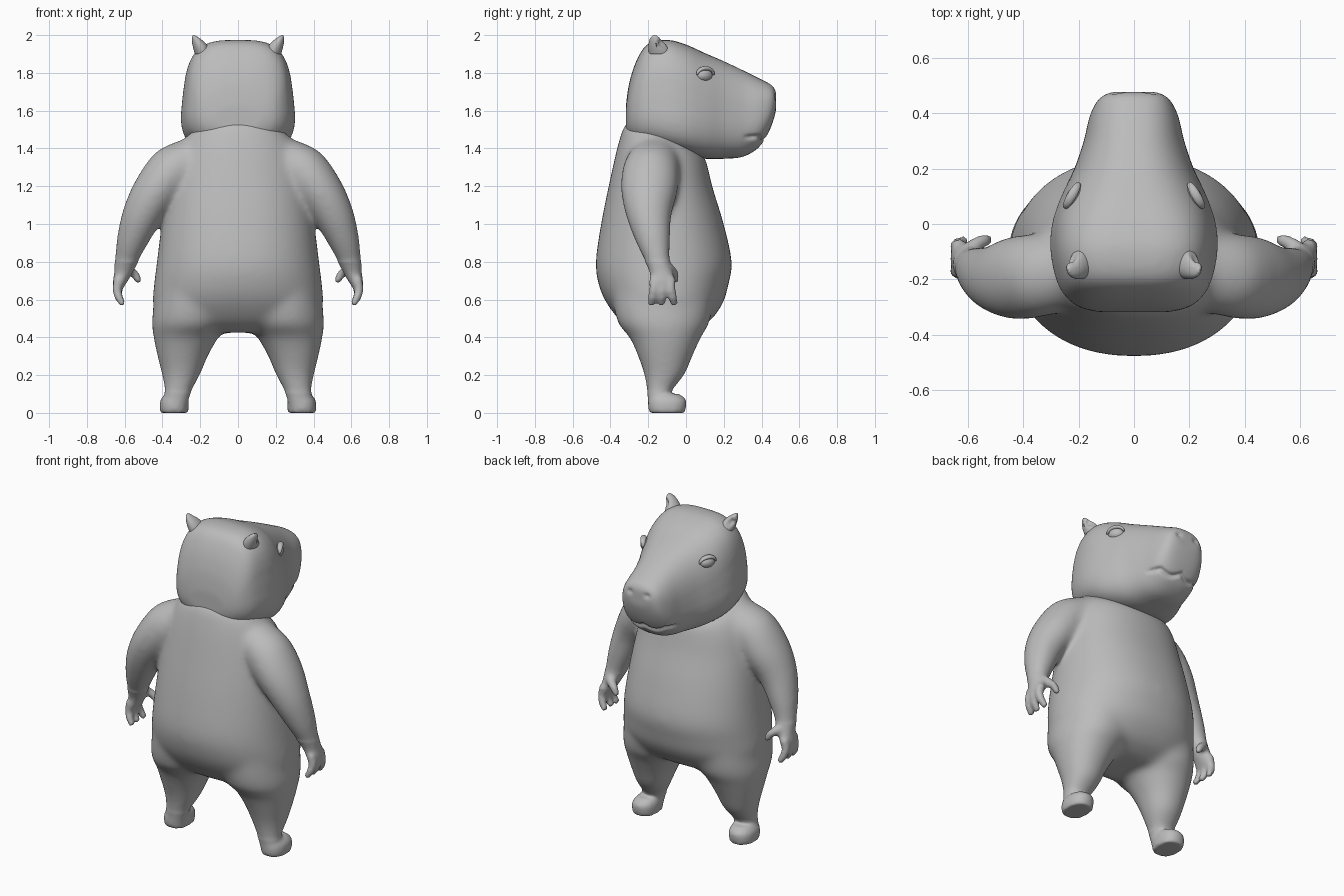
import bpy, bmesh, math
from mathutils import Vector

cube = bpy.data.objects.get("Cube")
if cube:
    bpy.data.objects.remove(cube)

grey = bpy.data.materials.new("plain grey")
grey.use_nodes = True
colour = (0.5, 0.5, 0.5, 1)
grey.diffuse_color = colour
grey.node_tree.nodes["Principled BSDF"].inputs["Base Color"].default_value = colour
SEG = 40


def blend(a, b, c, d, t):
    return 0.5 * (2 * b + (c - a) * t + (2 * a - 5 * b + 4 * c - d) * t * t + (3 * b - a - 3 * c + d) * t ** 3)


def loft(bm, rings, steps=5):
    """Skin through rings of (centre, u axis, v axis, roundness)."""
    n = len(rings)
    full = []
    for i in range(n - 1):
        keys = [rings[max(0, min(n - 1, i + k))] for k in (-1, 0, 1, 2)]
        full += [[blend(*(k[j] for k in keys), s / steps) for j in range(4)] for s in range(steps)]
    full.append(rings[-1])
    loops = []
    for c, u, v, e in full:
        loop = []
        for k in range(SEG):
            a = math.tau * k / SEG
            x, y = math.cos(a), math.sin(a)
            x, y = (math.copysign(abs(q) ** (2 / e), q) for q in (x, y))
            loop.append(bm.verts.new(c + u * x + v * y))
        loops.append(loop)
    for a, b in zip(loops, loops[1:]):
        for k in range(SEG):
            j = (k + 1) % SEG
            bm.faces.new((a[k], a[j], b[j], b[k]))
    bm.faces.new(loops[0])
    bm.faces.new(loops[-1])


def tube(bm, points):
    """Limb through points of (x, y, z, thickness, depth)."""
    pos = [Vector(p[:3]) for p in points]
    rings = []
    for i, p in enumerate(points):
        d = (pos[min(i + 1, len(pos) - 1)] - pos[max(i - 1, 0)]).normalized()
        v = Vector((0, 1, 0))
        v = (v - d * v.dot(d)).normalized()
        rings.append((pos[i], v.cross(d) * p[3], v * p[4], 2.0))
    loft(bm, rings)


def mirror(bm):
    dup = bmesh.ops.duplicate(bm, geom=bm.verts[:] + bm.edges[:] + bm.faces[:])
    for v in dup["geom"]:
        if isinstance(v, bmesh.types.BMVert):
            v.co.x *= -1


def make(name, bm):
    bmesh.ops.recalc_face_normals(bm, faces=bm.faces)
    mesh = bpy.data.meshes.new(name)
    bm.to_mesh(mesh)
    bm.free()
    mesh.materials.append(grey)
    ob = bpy.data.objects.new(name, mesh)
    bpy.context.collection.objects.link(ob)
    mesh.shade_smooth()
    return ob


def fuse(ob, voxel, amount, sculpt=None):
    """Merge overlapping volumes, then relax; amount(co) gives the number of passes."""
    mod = ob.modifiers.new("fuse", "REMESH")
    mod.mode = "VOXEL"
    mod.voxel_size = voxel
    dg = bpy.context.evaluated_depsgraph_get()
    mesh = bpy.data.meshes.new_from_object(ob.evaluated_get(dg))
    ob.modifiers.clear()
    bm = bmesh.new()
    bm.from_mesh(mesh)
    passes = {v: amount(v.co) for v in bm.verts}
    for i in range(max(passes.values())):
        bmesh.ops.smooth_vert(bm, verts=[v for v in bm.verts if passes[v] > i], factor=0.5,
                              use_axis_x=True, use_axis_y=True, use_axis_z=True)
    if sculpt:
        bm.normal_update()
        for v, offset in [(v, sculpt(v)) for v in bm.verts]:
            v.co += offset
    bm.to_mesh(mesh)
    bm.free()
    mesh.materials.clear()
    mesh.materials.append(grey)
    ob.data = mesh
    mesh.shade_smooth()


# Limbs on one side, mirrored to the other
bm = bmesh.new()
tube(bm, [(.22, -.16, 1.36, .11, .13), (.34, -.185, 1.285, .135, .15), (.435, -.195, 1.17, .125, .15),
          (.51, -.195, 1.04, .107, .12), (.565, -.17, .9, .082, .09), (.597, -.145, .79, .058, .062),
          (.612, -.13, .735, .045, .06), (.63, -.125, .685, .033, .07), (.637, -.125, .65, .022, .065)])
for root, tip in ((-.17, -.185), (-.125, -.13), (-.08, -.06)):
    tube(bm, [(.63, root, .71, .025, .026), (.64, root, .655, .024, .025),
              (.63, (root + tip) / 2, .61, .022, .023), (.607, tip, .572, .016, .018)])
tube(bm, [(.6, -.1, .77, .03, .03), (.57, -.075, .752, .026, .026),
          (.54, -.06, .725, .022, .023), (.522, -.058, .69, .015, .017)])
leg = [(.75, .22, -.12, .2, .28), (.5, .245, -.12, .21, .25), (.4, .275, -.11, .172, .19),
       (.3, .293, -.11, .134, .145), (.2, .302, -.115, .101, .107), (.1, .32, -.145, .068, .06),
       (.04, .335, -.14, .068, .06)]
loft(bm, [(Vector((x, y, z)), Vector((rx, 0, 0)), Vector((0, ry, 0)), 2.1) for z, x, y, rx, ry in leg])
foot = [(0, .338, -.1, .074, .094), (.03, .338, -.1, .077, .1), (.07, .336, -.1, .074, .1),
        (.1, .33, -.11, .055, .075)]
loft(bm, [(Vector((x, y, z)), Vector((rx, 0, 0)), Vector((0, ry, 0)), 2.3) for z, x, y, rx, ry in foot])
mirror(bm)

# Torso: back y, back z, front y, front z, half width
torso = [(-.26, 1.56, .04, 1.41, .2), (-.32, 1.53, .1, 1.35, .28), (-.36, 1.42, .12, 1.28, .335),
         (-.41, 1.2, .145, 1.18, .375), (-.45, 1, .2, 1, .405), (-.478, .8, .243, .8, .43),
         (-.463, .68, .225, .68, .445), (-.42, .58, .195, .58, .45), (-.34, .48, .12, .48, .41),
         (-.25, .425, .02, .425, .3)]
loft(bm, [(Vector((0, (yb + yf) / 2, (zb + zf) / 2)), Vector((w, 0, 0)),
           Vector((0, (yf - yb) / 2, (zf - zb) / 2)), 2.2) for yb, zb, yf, zf, w in torso])
body = make("body", bm)


def body_passes(co):
    if abs(co.x) > .5 and co.z < .8:
        return 3
    return 4 if co.z < .11 else 30


fuse(body, .011, body_passes)

# Head: y, bottom z, top z, half width, roundness
head_rings = [(-.318, 1.49, 1.63, .12, 2.2), (-.3, 1.45, 1.75, .19, 2.4), (-.26, 1.42, 1.87, .24, 2.8),
              (-.2, 1.41, 1.955, .272, 3.2), (-.1, 1.39, 1.975, .29, 3.4), (0, 1.365, 1.95, .283, 3.2),
              (.1, 1.345, 1.905, .25, 2.8), (.2, 1.345, 1.862, .205, 2.6), (.3, 1.355, 1.815, .172, 2.5),
              (.38, 1.4, 1.775, .155, 2.5), (.43, 1.47, 1.75, .137, 2.5), (.46, 1.54, 1.73, .115, 2.5),
              (.477, 1.6, 1.7, .08, 2.2)]
bm = bmesh.new()
loft(bm, [(Vector((0, y, (a + b) / 2)), Vector((w, 0, 0)), Vector((0, 0, (b - a) / 2)), e)
          for y, a, b, w, e in head_rings])
for v in bm.verts:
    v.co.x *= 1 - .4 * (v.co.z - 1.7)
head = make("head", bm)


def face_details(v):
    """Mouth crease and nostril dents."""
    x, y, z = abs(v.co.x), v.co.y, v.co.z
    depth = 0
    if y > .3:
        line = 1.46 - .025 * math.sin(min(x, .13) / .13 * math.pi)
        depth += .016 * math.exp(-((z - line) / .011) ** 2) * min(1, (y - .3) / .05)
        depth += .012 * math.exp(-((x - .06) / .018) ** 2 - ((z - 1.675) / .014) ** 2)
    return v.normal * -depth


fuse(head, .01, lambda co: 8, face_details)

# Eyes and lids set on the head surface
for side in (1, -1):
    hit, spot, normal, _ = head.ray_cast(Vector((side, .1, 1.79)), Vector((-side, 0, 0)))
    turn = Vector((normal.x, normal.y, 0)).to_track_quat("X", "Z").to_matrix().to_4x4()
    bm = bmesh.new()
    bmesh.ops.create_uvsphere(bm, u_segments=24, v_segments=16, radius=1)
    bmesh.ops.scale(bm, vec=(.03, .046, .033), verts=bm.verts)
    bmesh.ops.transform(bm, matrix=turn, verts=bm.verts)
    bmesh.ops.translate(bm, vec=spot - normal * .006, verts=bm.verts)
    make("eye", bm)
    bm = bmesh.new()
    arc = []
    for k in range(9):
        a = math.pi * k / 8
        p = turn @ Vector((.006, .05 * math.cos(a), .034 * math.sin(a)))
        r = .004 + .008 * math.sin(a)
        arc.append((spot + p, turn @ Vector((r * 1.4, 0, 0)),
                    turn @ Vector((0, r * math.cos(a), r * math.sin(a))), 2.0))
    loft(bm, arc, 3)
    make("eyelid", bm)

# Ears, cupped towards the face
for side in (1, -1):
    ear = [(.185, -.14, 1.9, .042, .055), (.197, -.148, 1.935, .04, .05), (.212, -.155, 1.965, .031, .04),
           (.226, -.162, 1.987, .017, .025), (.235, -.167, 2.0, .003, .005)]
    bm = bmesh.new()
    loft(bm, [(Vector((x * side, y, z)), Vector((rx * side, -.3 * rx, 0)), Vector((.2 * ry * side, ry, 0)), 2.0)
              for x, y, z, rx, ry in ear])
    for v in bm.verts:
        cup = math.exp(-((abs(v.co.x) - .225) / .018) ** 2 - ((v.co.z - 1.955) / .025) ** 2)
        if v.co.y > -.15:
            v.co.y -= .03 * cup
    make("ear", bm)
